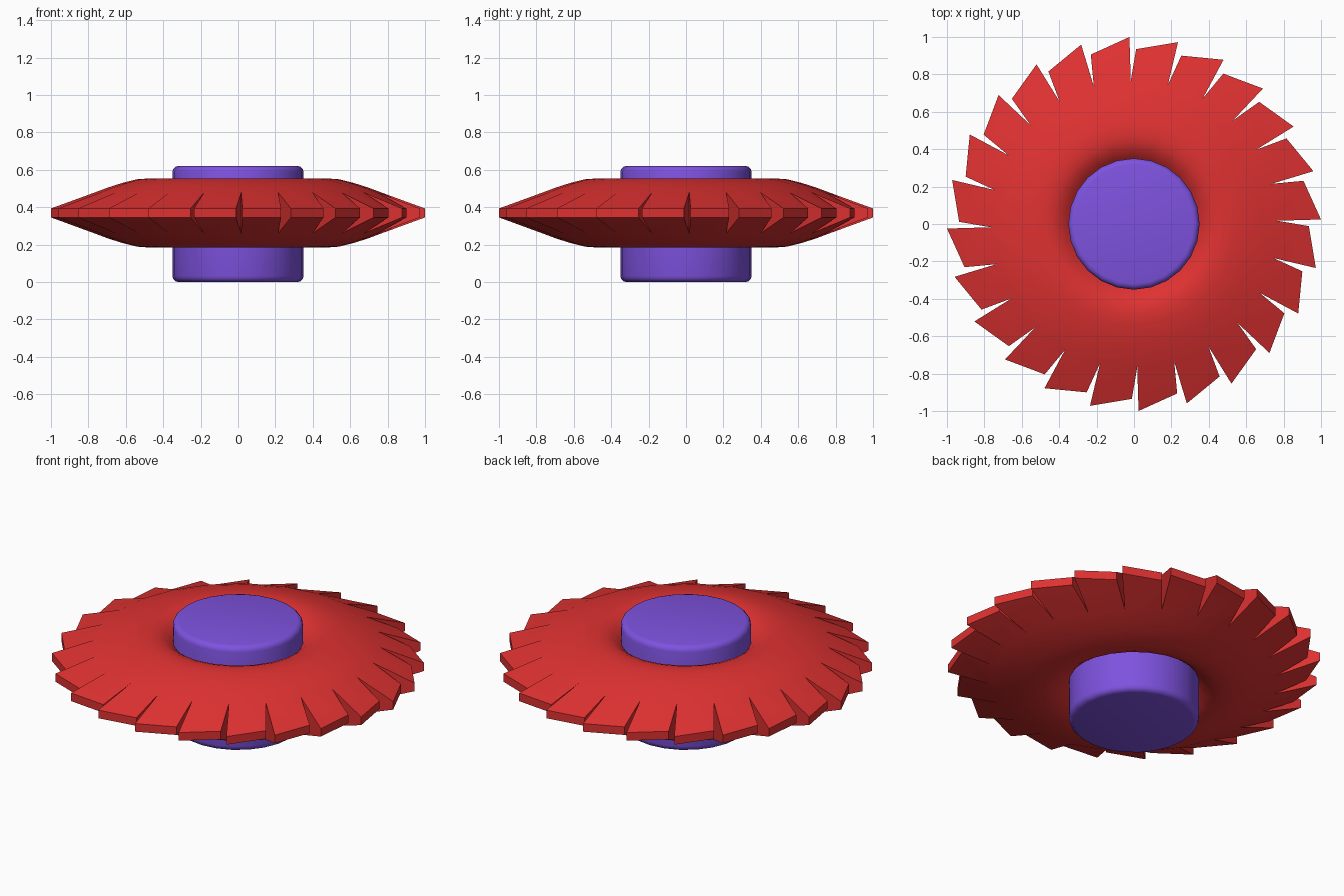
import bpy, bmesh, math

if "Cube" in bpy.data.objects:
    bpy.data.objects.remove(bpy.data.objects["Cube"])

TEETH = 24
STEP = 2 * math.pi / TEETH
MID = 0.369  # middle height of the blade


def material(name, col):
    m = bpy.data.materials.new(name)
    m.diffuse_color = (*col, 1)
    m.use_nodes = True
    m.node_tree.nodes["Principled BSDF"].inputs["Base Color"].default_value = m.diffuse_color
    return m


def finish(bm, name, mat, angle):
    bmesh.ops.recalc_face_normals(bm, faces=bm.faces)
    me = bpy.data.meshes.new(name)
    bm.to_mesh(me)
    bm.free()
    ob = bpy.data.objects.new(name, me)
    bpy.context.collection.objects.link(ob)
    me.materials.append(mat)
    bpy.ops.object.select_all(action='DESELECT')
    ob.select_set(True)
    bpy.context.view_layer.objects.active = ob
    bpy.ops.object.shade_smooth_by_angle(angle=math.radians(angle))
    return ob


def ring(bm, r, z, deg, n=TEETH):
    a0 = math.radians(deg)
    return [bm.verts.new((r * math.cos(a0 + i * 2 * math.pi / n),
                          r * math.sin(a0 + i * 2 * math.pi / n), z)) for i in range(n)]


def bridge(bm, a, b):
    n = len(a)
    for i in range(n):
        j = (i + 1) % n
        bm.faces.new((a[i], a[j], b[j], b[i]))


red = material("blade red", (0.74, 0.031, 0.031))
purple = material("hub purple", (0.21, 0.085, 0.74))

# Toothed blade: domed disc, dipping towards the hub (radius, half thickness)
profile = [(0.33, 0.105), (0.365, 0.14), (0.40, 0.165), (0.44, 0.18), (0.485, 0.184),
           (0.54, 0.180), (0.62, 0.160), (0.69, 0.138), (0.765, 0.110)]
bm = bmesh.new()
sides = []
for s in (1, -1):
    rings = [ring(bm, r, MID + s * h, 1.3) for r, h in profile]
    for a, b in zip(rings, rings[1:]):
        bridge(bm, a, b)
    tips = ring(bm, 1.0, MID + s * 0.024, 1.4)
    heels = ring(bm, 0.935, MID + s * 0.024, -0.7)
    for i in range(TEETH):
        j = (i + 1) % TEETH
        bm.faces.new((rings[-1][i], tips[i], heels[j], rings[-1][j]))
    sides.append((rings[0], rings[-1], tips, heels))
(in1, n1, t1, h1), (in2, n2, t2, h2) = sides
bridge(bm, in1, in2)
# Edges of the teeth
for i in range(TEETH):
    j = (i + 1) % TEETH
    bm.faces.new((n1[i], t1[i], t2[i], n2[i]))
    bm.faces.new((t1[i], h1[j], h2[j], t2[i]))
    bm.faces.new((h1[j], n1[j], n2[j], h2[j]))
finish(bm, "toothed_blade", red, 30)

# Hub: short cylinder with rounded rims
bm = bmesh.new()
R, TOP, B = 0.351, 0.62, 0.032
prof = []
for k in range(4):
    a = math.radians(30 * k)
    prof.append((R - B + B * math.sin(a), B - B * math.cos(a)))
prof += [(r, TOP - z) for r, z in reversed(prof)]
rings = [ring(bm, r, z, 0, 24) for r, z in prof]
for a, b in zip(rings, rings[1:]):
    bridge(bm, a, b)
bm.faces.new(rings[0])
bm.faces.new(rings[-1])
finish(bm, "hub", purple, 40)
